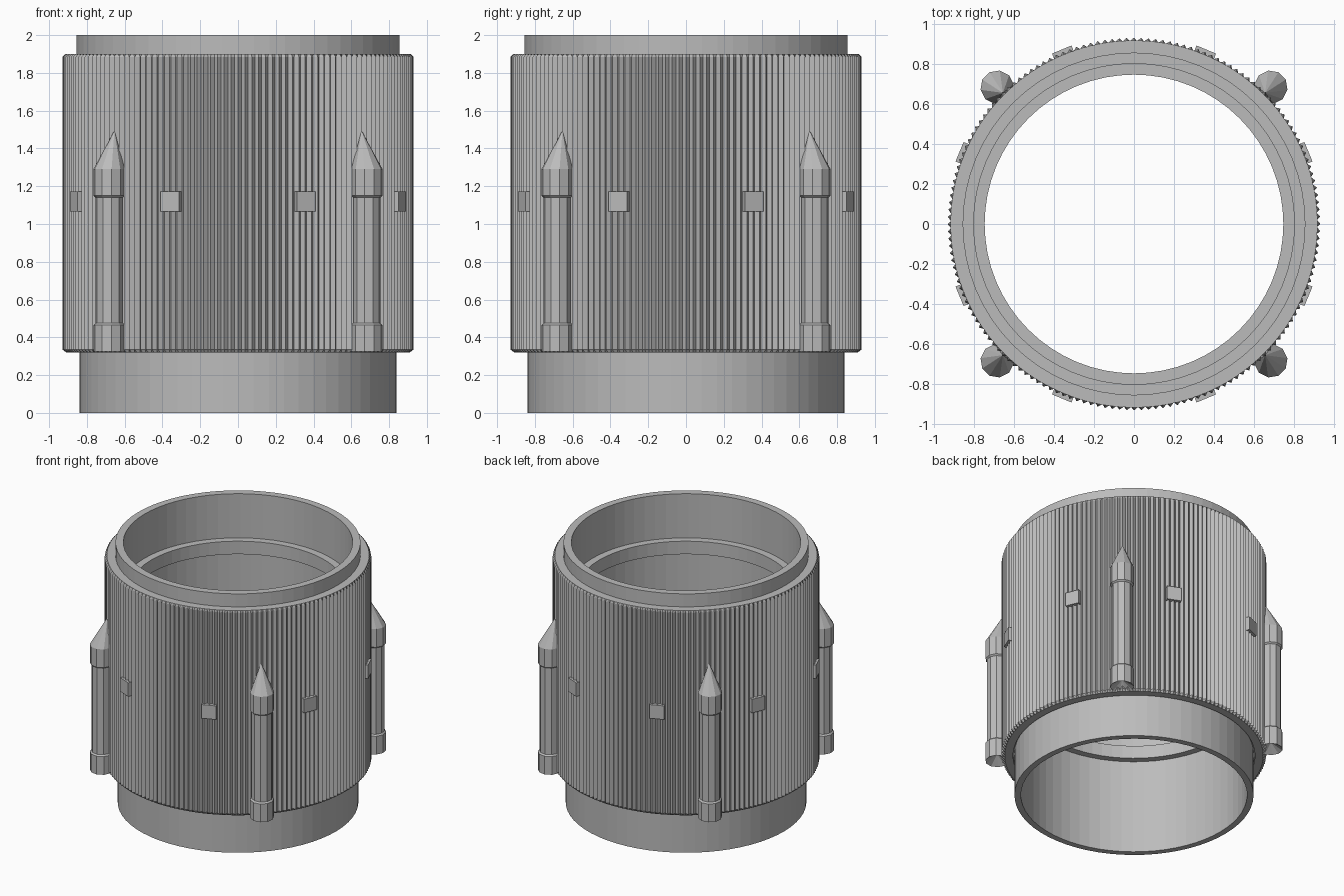
import bpy, bmesh
from math import sin, cos, pi, radians
from mathutils import Vector, Matrix

cube = bpy.data.objects.get("Cube")
if cube:
    bpy.data.objects.remove(cube, do_unlink=True)

grey = bpy.data.materials.new("plain grey")
grey.use_nodes = True
GREY = (0.5, 0.5, 0.5, 1)
grey.diffuse_color = GREY
grey.node_tree.nodes["Principled BSDF"].inputs["Base Color"].default_value = GREY


def finish(name, bm):
    bmesh.ops.recalc_face_normals(bm, faces=bm.faces)
    mesh = bpy.data.meshes.new(name)
    bm.to_mesh(mesh)
    bm.free()
    mesh.materials.append(grey)
    obj = bpy.data.objects.new(name, mesh)
    bpy.context.collection.objects.link(obj)
    return obj


def bridge(bm, a, b):
    n = len(a)
    for i in range(n):
        j = (i + 1) % n
        bm.faces.new((a[i], a[j], b[j], b[i]))


def ring(bm, z, radius, n, turn=0.0):
    """Loop of n points; radius is a number or a function of the index."""
    pts = []
    for i in range(n):
        r = radius(i) if callable(radius) else radius
        t = turn + 2 * pi * i / n
        pts.append(bm.verts.new((r * cos(t), r * sin(t), z)))
    return pts


def closed_lathe(name, profile, n):
    bm = bmesh.new()
    loops = [ring(bm, z, r, n) for r, z in profile]
    for k, loop in enumerate(loops):
        bridge(bm, loop, loops[(k + 1) % len(loops)])
    return finish(name, bm)


# Hollow core: skirt, top collar and two inner lips
closed_lathe("tube_core", [
    (0.84, 0), (0.84, 0.34), (0.855, 0.34), (0.855, 2.0), (0.80, 2.0),
    (0.80, 1.66), (0.745, 1.66), (0.745, 1.56), (0.795, 1.56),
    (0.795, 0.83), (0.745, 0.83), (0.745, 0.73), (0.795, 0.73), (0.795, 0),
], 64)

# Corrugated jacket with chamfered ends
TEETH = 160
tooth = lambda i: 0.93 if i % 2 == 0 else 0.908
closed_lathe("ribbed_jacket", [
    (0.85, 0.32), (0.908, 0.32), (tooth, 0.335),
    (tooth, 1.885), (0.915, 1.90), (0.85, 1.90),
], TEETH * 2)


# Slim rocket pods around the jacket, noses leaning inward
def pod(name, angle):
    bm = bmesh.new()
    n = 10
    profile = [(0.084, 0.325), (0.084, 0.465), (0.073, 0.475), (0.073, 1.14),
               (0.084, 1.15), (0.084, 1.29)]
    loops = [ring(bm, z, r, n, pi / n) for r, z in profile]
    for a, b in zip(loops, loops[1:]):
        bridge(bm, a, b)
    nose = bm.verts.new((-0.04, 0, 1.495))
    nozzle = bm.verts.new((0, 0, 0.38))
    for loop, tip in ((loops[-1], nose), (loops[0], nozzle)):
        for i in range(n):
            bm.faces.new((loop[i], loop[(i + 1) % n], tip))
    bm.transform(Matrix.Rotation(angle, 4, "Z") @ Matrix.Translation((0.965, 0, 0)))
    finish(name, bm)


# Small square plates set on the ribs
def plate(name, angle):
    bm = bmesh.new()
    bmesh.ops.create_cube(bm, size=1)
    bm.transform(Matrix.Rotation(angle, 4, "Z")
                 @ Matrix.Translation(Vector((0.922, 0, 1.12)))
                 @ Matrix.Diagonal((0.04, 0.105, 0.105, 1)))
    finish(name, bm)


for k in range(4):
    pod(f"rocket_pod_{k + 1}", radians(45 + 90 * k))
for k in range(8):
    plate(f"square_plate_{k + 1}", radians(22.5 + 45 * k))
